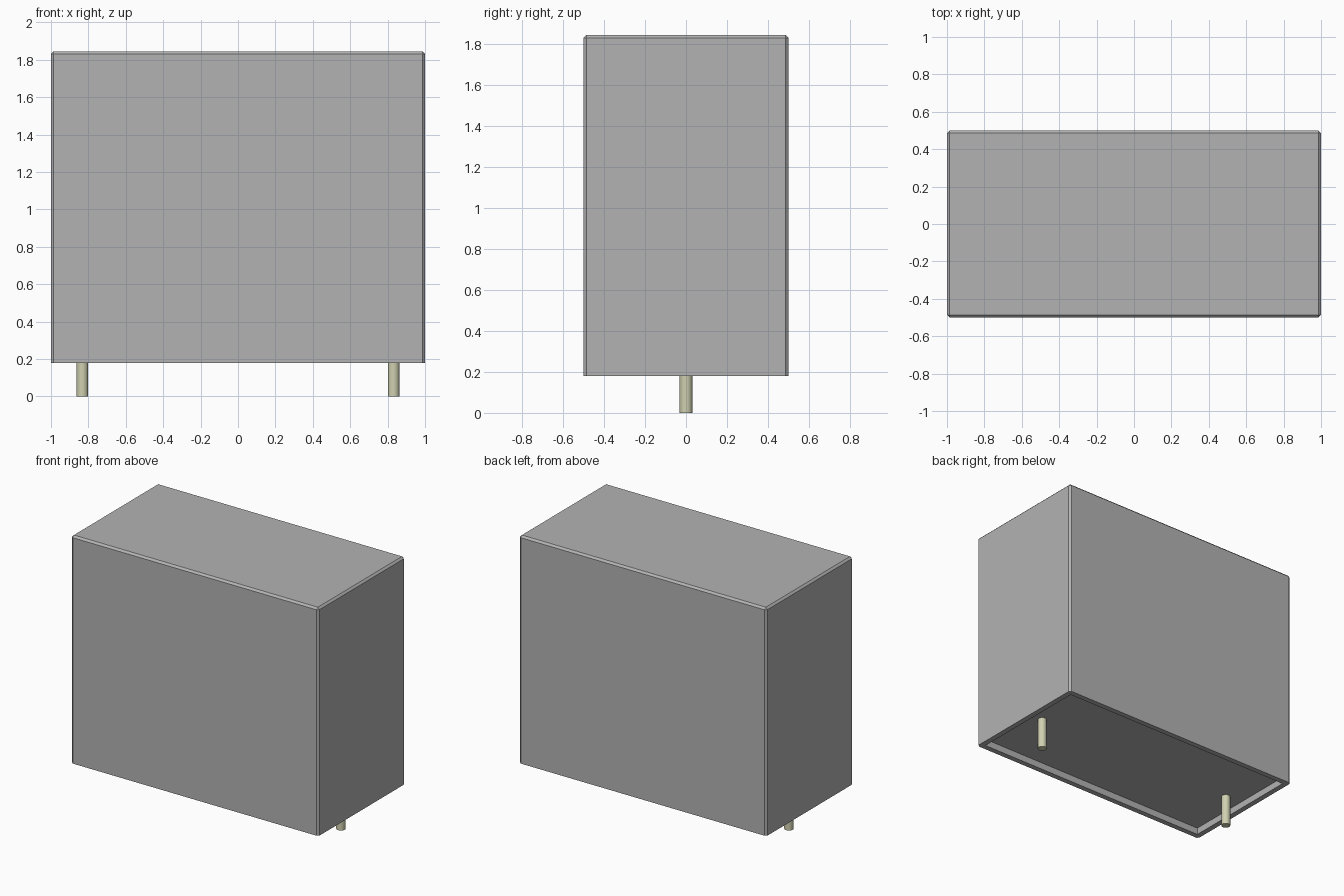
import bpy, bmesh
from mathutils import Matrix

if "Cube" in bpy.data.objects:
    bpy.data.objects.remove(bpy.data.objects["Cube"], do_unlink=True)

BASE_Z, TOP_Z = 0.18, 1.845     # underside and top of the casing
RIM, RECESS = 0.04, 0.05        # rim width and recess depth underneath
CHAMFER = 0.014
PIN_X, PIN_R = 0.832, 0.031


def make_material(name, rgb):
    mat = bpy.data.materials.new(name)
    mat.use_nodes = True
    mat.diffuse_color = (*rgb, 1)
    mat.node_tree.nodes["Principled BSDF"].inputs["Base Color"].default_value = (*rgb, 1)
    return mat


def make_object(name, bm, mat):
    mesh = bpy.data.meshes.new(name)
    bm.normal_update()
    bm.to_mesh(mesh)
    bm.free()
    mesh.materials.append(mat)
    obj = bpy.data.objects.new(name, mesh)
    bpy.context.collection.objects.link(obj)
    return obj


casing_grey = make_material("casing grey", (0.45, 0.45, 0.45))
pin_metal = make_material("pale pin metal", (0.63, 0.63, 0.44))

# Casing: box with chamfered top and upright edges, recessed underside
bm = bmesh.new()
height = TOP_Z - BASE_Z
bmesh.ops.create_cube(bm, size=1, matrix=Matrix.Translation((0, 0, BASE_Z + height / 2))
                      @ Matrix.Diagonal((2, 1, height, 1)))
edges = [e for e in bm.edges if max(v.co.z for v in e.verts) > BASE_Z + 0.1]
bmesh.ops.bevel(bm, geom=edges, offset=CHAMFER, segments=1, affect='EDGES')
bm.normal_update()
underside = min(bm.faces, key=lambda f: f.calc_center_median().z)
bmesh.ops.inset_region(bm, faces=[underside], thickness=RIM, use_even_offset=True)
floor = bmesh.ops.extrude_discrete_faces(bm, faces=[underside])["faces"]
bmesh.ops.translate(bm, verts=floor[0].verts, vec=(0, 0, RECESS))
make_object("casing", bm, casing_grey)

# Contact pins: round rods running from the recess floor to the ground
pin_len = BASE_Z + RECESS
for side, name in ((1, "left_pin"), (-1, "right_pin")):
    bm = bmesh.new()
    bmesh.ops.create_cone(bm, cap_ends=True, segments=32, radius1=PIN_R, radius2=PIN_R,
                          depth=pin_len,
                          matrix=Matrix.Translation((side * PIN_X, 0, pin_len / 2)))
    pin = make_object(name, bm, pin_metal)
    bpy.ops.object.select_all(action='DESELECT')
    pin.select_set(True)
    bpy.context.view_layer.objects.active = pin
    bpy.ops.object.shade_smooth_by_angle()
